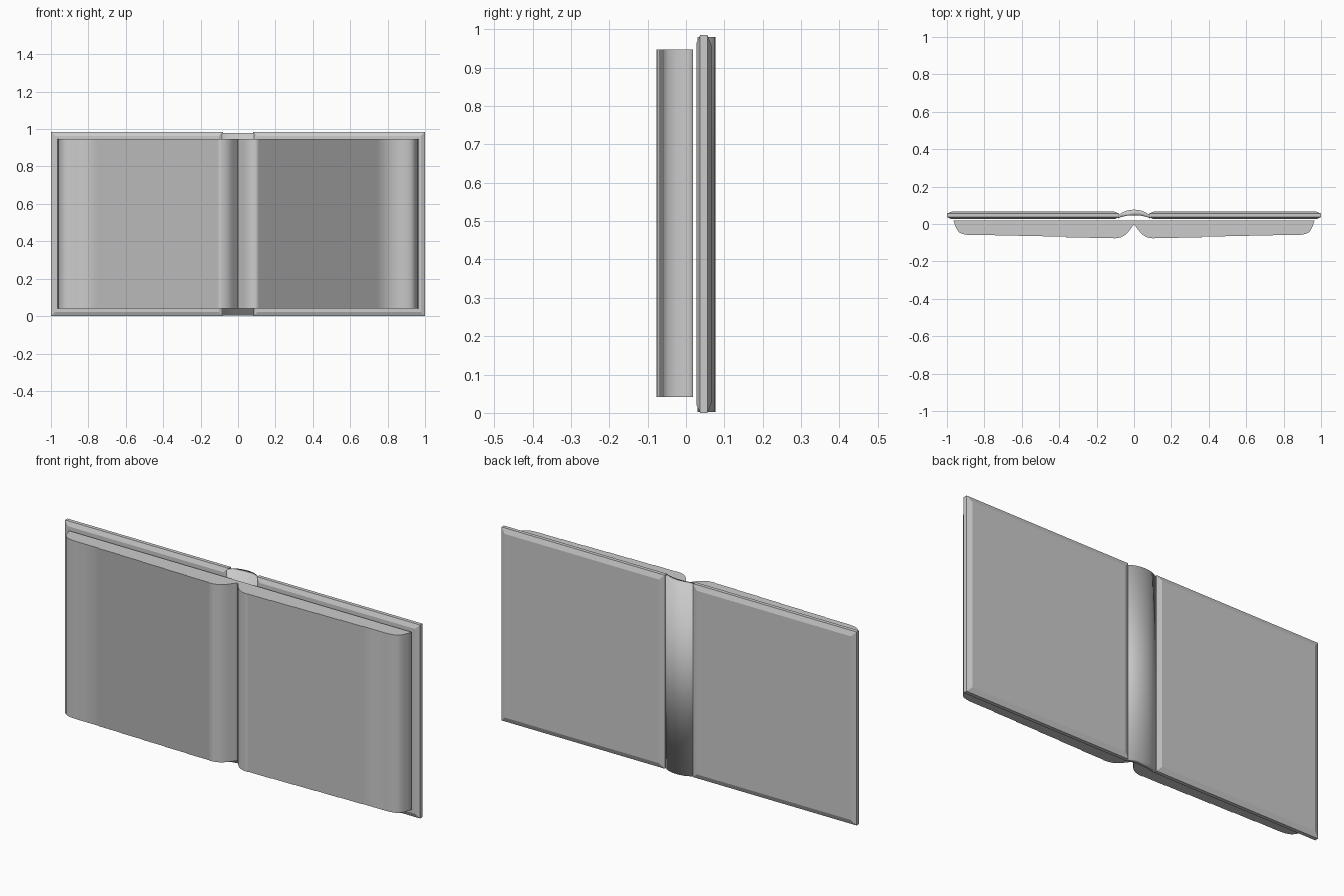
import bpy
import bmesh
from mathutils import Vector
from mathutils.geometry import interpolate_bezier

cube = bpy.data.objects.get("Cube")
if cube:
    bpy.data.objects.remove(cube, do_unlink=True)

grey = bpy.data.materials.new("light grey")
grey.use_nodes = True
grey.diffuse_color = (0.6, 0.6, 0.6, 1)
grey.node_tree.nodes["Principled BSDF"].inputs["Base Color"].default_value = grey.diffuse_color


def loft(name, rings, smooth=False, sharp_caps=False):
    """Join matching closed rings and cap both ends."""
    bm = bmesh.new()
    loops = [[bm.verts.new(p) for p in ring] for ring in rings]
    n = len(loops[0])
    for a, b in zip(loops, loops[1:]):
        for i in range(n):
            j = (i + 1) % n
            bm.faces.new((a[i], a[j], b[j], b[i]))
    caps = [bm.faces.new(loops[0]), bm.faces.new(loops[-1])]
    for face in bm.faces:
        face.smooth = smooth
    if sharp_caps:
        for cap in caps:
            for edge in cap.edges:
                edge.smooth = False
    bmesh.ops.recalc_face_normals(bm, faces=bm.faces)
    mesh = bpy.data.meshes.new(name)
    bm.to_mesh(mesh)
    bm.free()
    mesh.materials.append(grey)
    bpy.context.collection.objects.link(bpy.data.objects.new(name, mesh))


def extrude(name, outline, z0, z1, sharp_caps):
    loft(name, [[(x, y, z) for x, y in outline] for z in (z0, z1)], True, sharp_caps)


def curve(a, b, c, d, steps=10):
    pts = [Vector((x, y, 0)) for x, y in (a, b, c, d)]
    return [(p.x, p.y) for p in interpolate_bezier(*pts, steps)]


# Chamfered cover board
def cover(name, side):
    rings = []
    for y, inset in ((0.027, 0.022), (0.037, 0), (0.056, 0), (0.066, 0.025)):
        x0, x1 = 0.08 + inset, 1 - inset
        z0, z1 = inset, 0.985 - inset
        rings.append([(side * x, y, z) for x, z in
                      ((x0, z0), (x1, z0), (x1, z1), (x0, z1))])
    loft(name, rings)


# Page block: rounded gutter, staggered leaves, curled fore edge
def pages(name, side):
    outline = curve((0, -0.003), (0.03, -0.035), (0.04, -0.077), (0.11, -0.077))
    leaves, drop = 6, 0.003
    for i in range(leaves):
        y = -0.077 + drop * (i + 1)
        outline.append((0.11 + 0.76 * i / leaves, y))
        outline.append((0.11 + 0.76 * (i + 1) / leaves, y))
    outline += curve((0.87, -0.059), (0.94, -0.056), (0.945, -0.045), (0.965, 0.018))[1:]
    outline.append((0, 0.018))
    extrude(name, [(side * x, y) for x, y in outline], 0.042, 0.947, True)


for label, side in (("left", 1), ("right", -1)):
    cover(label + "_cover", side)
    pages(label + "_pages", side)

# Arched spine, softly shaded over its ends
outer = curve((-0.085, 0.045), (-0.045, 0.087), (0.045, 0.087), (0.085, 0.045), 17)
inner = curve((0.085, 0.03), (0.045, 0.052), (-0.045, 0.052), (-0.085, 0.03), 17)
extrude("spine", outer + inner, 0.002, 0.98, False)
